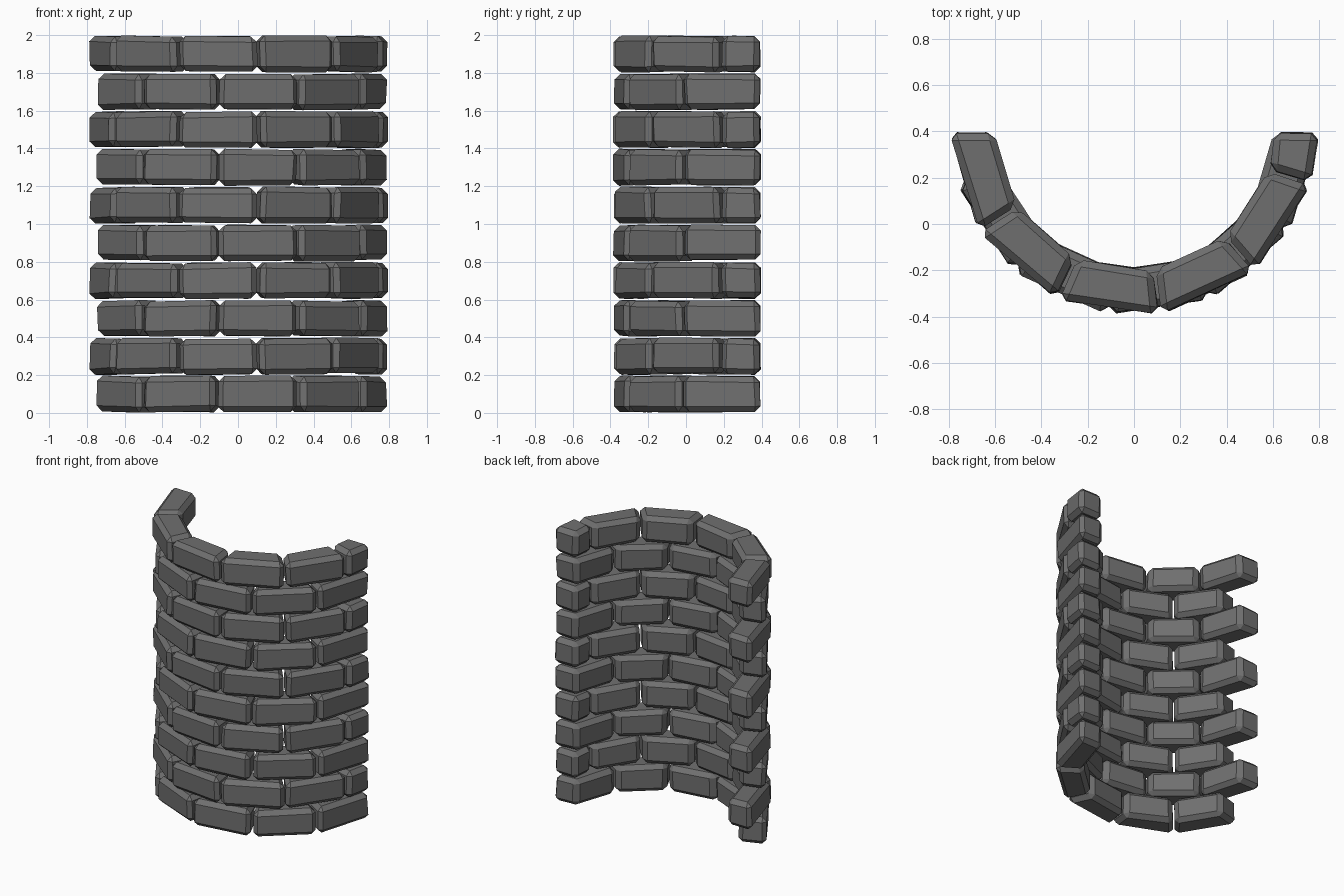
import bpy, bmesh, math, random
from mathutils import Vector

if "Cube" in bpy.data.objects:
    bpy.data.objects.remove(bpy.data.objects["Cube"])

random.seed(4)
ROWS, PITCH = 10, 0.2
R_IN, R_OUT, CY = 0.6, 0.8, 0.4       # half ring centred on (0, 0.4)
STEP = 360 / 11                       # angle of one full brick

stone = bpy.data.materials.new("dark grey stone")
stone.diffuse_color = (0.16, 0.16, 0.16, 1)
stone.use_nodes = True
stone.node_tree.nodes["Principled BSDF"].inputs["Base Color"].default_value = stone.diffuse_color


def add_brick(bm, a0, a1, z0, z1):
    """Straight brick with radial ends, uneven corners and chamfered edges.
    Angles in degrees from the front (-y), positive towards +x."""
    def j(s):
        return random.uniform(0, s)
    v = []
    for z, dz in ((z0, 1), (z1, -1)):
        for a, da, r in ((a0, 1, R_OUT), (a1, -1, R_OUT), (a1, -1, R_IN), (a0, 1, R_IN)):
            t = math.radians(a + da * (0.1 + j(0.9)))
            rr = r + (-j(0.012) if r == R_OUT else j(0.012))
            v.append(bm.verts.new(Vector((rr * math.sin(t), CY - rr * math.cos(t),
                                          z + dz * j(0.012)))))
    faces = [bm.faces.new([v[i] for i in f]) for f in
             ((3, 2, 1, 0), (4, 5, 6, 7), (0, 1, 5, 4), (1, 2, 6, 5), (2, 3, 7, 6), (3, 0, 4, 7))]
    edges = list({e for f in faces for e in f.edges})
    bmesh.ops.bevel(bm, geom=edges, offset=0.03, offset_type='OFFSET', segments=1,
                    profile=0.5, affect='EDGES', clamp_overlap=True)


# Courses: odd rows start at the left end and close with a half brick on the right,
# even rows start at the right end and leave a half-brick gap on the left
for row in range(ROWS):
    bm = bmesh.new()
    z0, z1 = row * PITCH, (row + 1) * PITCH
    for i in range(5):
        if row % 2:
            add_brick(bm, -90 + i * STEP, -90 + (i + 1) * STEP, z0, z1)
        else:
            add_brick(bm, 90 - (i + 1) * STEP, 90 - i * STEP, z0, z1)
    if row % 2:
        add_brick(bm, -90 + 5 * STEP, 90, z0, z1)
    bmesh.ops.recalc_face_normals(bm, faces=bm.faces)
    me = bpy.data.meshes.new("brick_course")
    bm.to_mesh(me)
    bm.free()
    me.materials.append(stone)
    ob = bpy.data.objects.new(f"brick_course_{row + 1}", me)
    bpy.context.collection.objects.link(ob)
